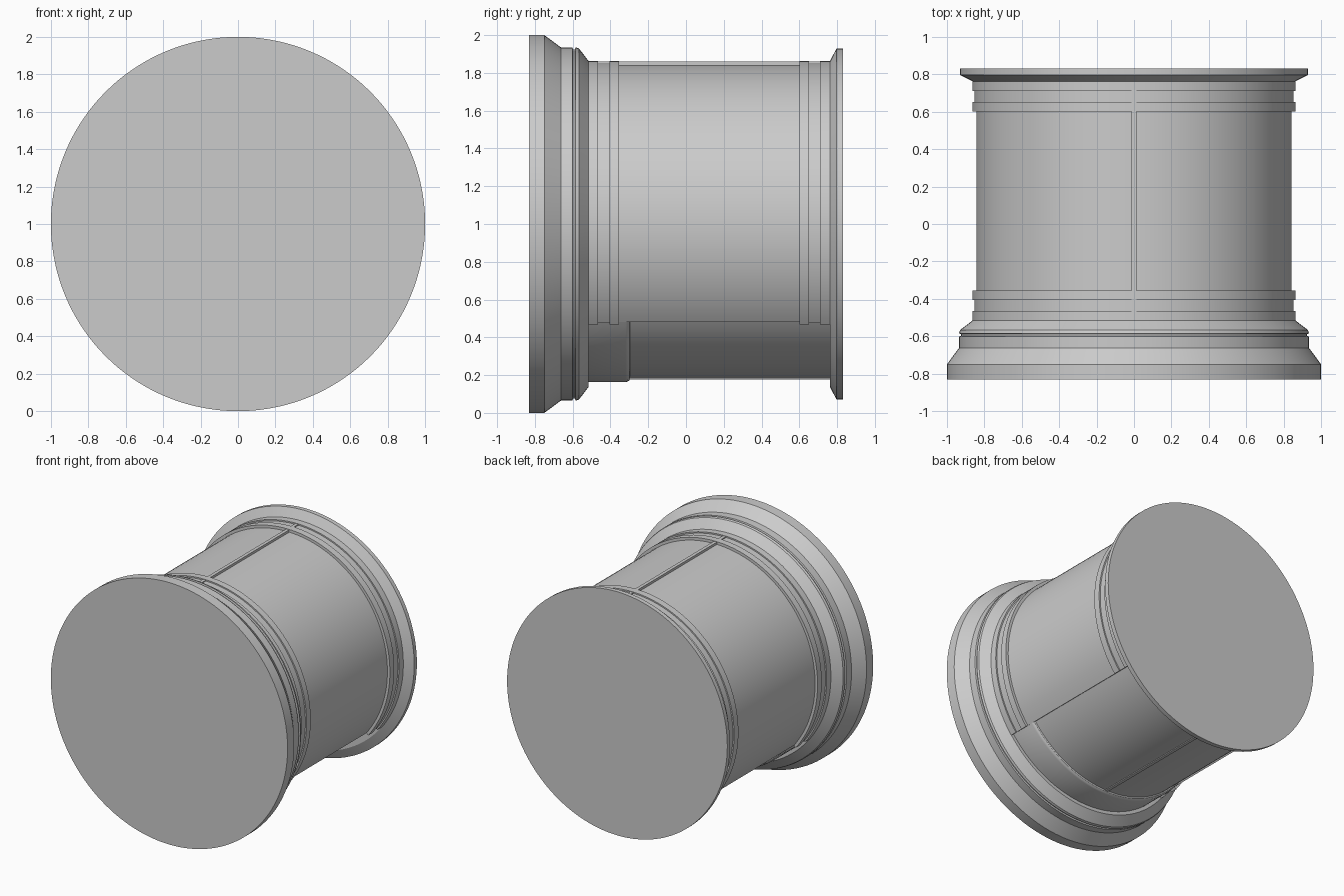
import bpy, bmesh
from math import sin, cos, radians

if "Cube" in bpy.data.objects:
    bpy.data.objects.remove(bpy.data.objects["Cube"])

CZ = 1.0  # height of the horizontal axis


def sweep(name, profile, a0=0, a1=360, steps=144):
    """Turn a (y, radius) profile about the y axis, fully or over an arc."""
    full = a1 - a0 == 360
    bm = bmesh.new()
    rows = []
    for i in range(steps if full else steps + 1):
        a = radians(a0 + (a1 - a0) * i / steps)
        rows.append([bm.verts.new((r * cos(a), y, CZ + r * sin(a))) for y, r in profile])
    for i in range(steps):
        p, q = rows[i], rows[(i + 1) % len(rows)]
        for j in range(len(profile) - 1):
            bm.faces.new((p[j], q[j], q[j + 1], p[j + 1]))
    if full:
        bm.faces.new([row[0] for row in rows])
        bm.faces.new([row[-1] for row in rows])
    else:
        bm.faces.new(rows[0])
        bm.faces.new(rows[-1])
    bmesh.ops.recalc_face_normals(bm, faces=bm.faces)
    # outward check: faces of the turned side point away from the axis
    total = sum(f.calc_area() * (f.normal.x * f.calc_center_median().x
                + f.normal.z * (f.calc_center_median().z - CZ)) for f in bm.faces)
    if total < 0:
        bmesh.ops.reverse_faces(bm, faces=bm.faces)
    me = bpy.data.meshes.new(name)
    bm.to_mesh(me)
    bm.free()
    ob = bpy.data.objects.new(name, me)
    bpy.context.collection.objects.link(ob)
    bpy.ops.object.select_all(action='DESELECT')
    ob.select_set(True)
    bpy.context.view_layer.objects.active = ob
    bpy.ops.object.shade_smooth_by_angle(angle=radians(25))
    return ob


# wide front base with bevel, groove and shoulder
sweep("front_base", [(-.83, 1), (-.75, 1), (-.662, .935), (-.602, .935), (-.598, .925),
                     (-.588, .925), (-.584, .935), (-.567, .93), (-.515, .862), (-.515, .80)])

# flared back flange
sweep("back_flange", [(.762, .80), (.762, .862), (.797, .93), (.83, .93)])

# upper shell with a triple band at each end
sweep("upper_shell", [(-.52, .80), (-.52, .863), (-.465, .863), (-.465, .853), (-.405, .853),
                      (-.405, .863), (-.355, .863), (-.355, .842), (.60, .842), (.60, .863),
                      (.652, .863), (.652, .853), (.71, .853), (.71, .863), (.765, .863),
                      (.765, .80)], -38, 218, 104)

# lower shell with a thicker rounded collar near the base
sweep("lower_shell", [(-.52, .79), (-.52, .837), (-.32, .837), (-.308, .834), (-.299, .827),
                      (-.296, .818), (.765, .818), (.765, .79)], 217.9, 322.1, 48)

# thin seam ribs along the top and bottom
for name, y0, y1, r, mid in (("top_rib", -.465, .71, .86, 90),
                             ("bottom_rib", -.30, .765, .824, 270)):
    sweep(name, [(y0, .80), (y0, r), (y1, r), (y1, .80)], mid - .85, mid + .85, 2)
